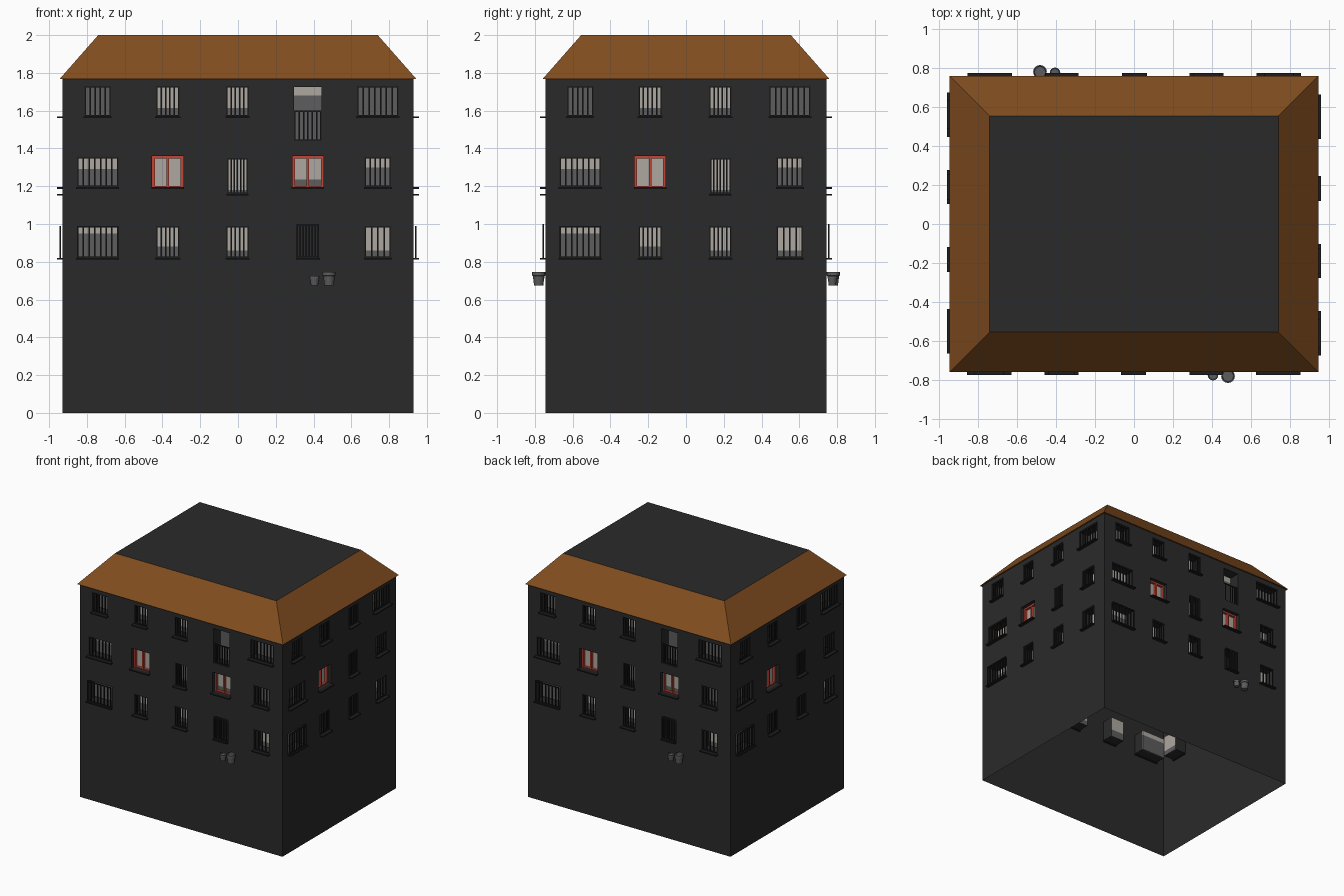
import bpy, bmesh, math
from mathutils import Matrix, Vector

if "Cube" in bpy.data.objects:
    bpy.data.objects.remove(bpy.data.objects["Cube"])

HX, HY, EAVE, TOP = 0.93, 0.745, 1.77, 2.0
DEPTH = 0.10


def material(name, rgb):
    m = bpy.data.materials.new(name)
    m.diffuse_color = (*rgb, 1)
    m.use_nodes = True
    m.node_tree.nodes["Principled BSDF"].inputs["Base Color"].default_value = m.diffuse_color
    return m


DARK = material("charcoal", (0.023, 0.023, 0.023))
BLACK = material("iron", (0.012, 0.012, 0.012))
GREY = material("blind_grey", (0.11, 0.11, 0.11))
PALE = material("pale_glass", (0.42, 0.39, 0.35))
RED = material("red_paint", (0.55, 0.06, 0.035))
BROWN = material("roof_brown", (0.22, 0.075, 0.014))

parts = {}


def part(name, mat):
    if name not in parts:
        parts[name] = (bmesh.new(), mat)
    return parts[name][0]


def quad(bm, pts, M):
    return bm.faces.new([bm.verts.new(M @ Vector(p)) for p in pts])


def box(bm, M, x0, x1, y0, y1, z0, z1):
    T = Matrix.Translation(((x0 + x1) / 2, (y0 + y1) / 2, (z0 + z1) / 2))
    S = Matrix.Diagonal((x1 - x0, y1 - y0, z1 - z0, 1))
    bmesh.ops.create_cube(bm, size=1, matrix=M @ T @ S)


# Window: column, width, bottom, top, top of grey blind, number of bars, style
WINDOWS = [
    (0, .22, .82, .99, .95, 8, "proud"), (1, .125, .82, .99, .88, 6, ""),
    (2, .12, .82, .99, .86, 6, ""), (3, .12, .82, 1.0, 0, 8, "proud dark"),
    (4, .14, .82, .99, .86, 5, ""),
    (0, .22, 1.195, 1.355, 1.29, 8, ""), (1, .165, 1.195, 1.36, 0, 0, "red"),
    (2, .11, 1.16, 1.35, 1.18, 7, ""), (3, .165, 1.195, 1.36, 1.235, 0, "red"),
    (4, .14, 1.195, 1.355, 1.30, 6, ""),
    (0, .14, 1.57, 1.73, 1.73, 6, ""), (1, .125, 1.57, 1.73, 1.615, 6, ""),
    (2, .12, 1.57, 1.73, 1.615, 6, ""), (3, .145, 1.44, 1.725, 1.68, 7, "door"),
    (4, .22, 1.57, 1.73, 1.73, 8, ""),
]


def window(M, wall, x0, x1, z0, z1, blind, bars, style, y):
    # Reveals and back of the recess
    yb = y + DEPTH
    ring = [(x0, z0), (x1, z0), (x1, z1), (x0, z1)]
    for (a, b), (c, d) in zip(ring, ring[1:] + ring[:1]):
        quad(wall, [(a, y, b), (c, y, d), (c, yb, d), (a, yb, b)], M)
    yp = y + 0.06 if style == "red" else yb
    if "dark" in style:
        box(part("dark_panes", DARK), M, x0, x1, yp - .01, yp, z0, z1)
    else:
        if blind > z0:
            box(part("blinds", GREY), M, x0, x1, yp - .01, yp, z0, blind)
        if blind < z1:
            box(part("window_panes", PALE), M, x0, x1, yp - .01, yp, max(blind, z0), z1)
    # Red casement frame
    if style == "red":
        bm, t, c = part("red_frames", RED), 0.014, (x0 + x1) / 2
        for a, b in ((x0, x0 + t), (c - t / 2, c + t / 2), (x1 - t, x1)):
            box(bm, M, a, b, yp - .03, yp - .01, z0, z1)
        for a, b in ((z0, z0 + t / 2), (z1 - t, z1)):
            box(bm, M, x0, x1, yp - .03, yp - .01, a, b)
    # Iron bars with rails
    if bars:
        bm = part("window_bars", BLACK)
        yr = y - .016 if "proud" in style else y + .004
        zt = 1.60 if style == "door" else z1
        for i in range(bars):
            x = x0 + .004 + (x1 - x0 - .008) * i / (bars - 1)
            box(bm, M, x - .004, x + .004, yr, yr + .008, z0, zt)
        for z in (z0 + .004, zt - .004):
            box(bm, M, x0, x1, yr, yr + .008, z - .004, z + .004)
    # Sill
    if style != "door":
        box(part("window_sills", BLACK), M, x0 - .004, x1 + .004,
            y - .028, y + .01, z0 - .009, z0)


def facade(name, half, dist, angle, columns):
    M = Matrix.Rotation(math.radians(angle), 4, 'Z')
    bm = part(name, DARK)
    wins = []
    for col, w, z0, z1, *rest in WINDOWS:
        if columns[col] is not None:
            c = columns[col]
            wins.append((c - w / 2, c + w / 2, z0, z1, *rest))
    # Wall strips cut around the openings
    zs = sorted({0, EAVE, *(w[2] for w in wins), *(w[3] for w in wins)})
    for za, zb in zip(zs, zs[1:]):
        holes = sorted((w[0], w[1]) for w in wins if w[2] <= za and w[3] >= zb)
        x = -half
        for a, b in holes + [(half, half)]:
            quad(bm, [(x, -dist, za), (a, -dist, za), (a, -dist, zb), (x, -dist, zb)], M)
            x = b
    for w in wins:
        window(M, bm, *w, -dist)


# Four facades, opposite ones repeat by half a turn
FRONT = (-.743, -.372, -.003, .37, .74)
SIDE = (-.56, -.19, .182, None, .55)
for name, half, dist, ang, cols in (
        ("front_wall", HX, HY, 0, FRONT), ("right_wall", HY, HX, 90, SIDE),
        ("back_wall", HX, HY, 180, FRONT), ("left_wall", HY, HX, 270, SIDE)):
    facade(name, half, dist, ang, cols)

# Roof slopes with eave soffits, and flat roof top
I = Matrix.Identity(4)


def corners(x, y, z):
    return [(-x, -y, z), (x, -y, z), (x, y, z), (-x, y, z)]


inner, eave, ridge = corners(HX, HY, EAVE), corners(.945, .76, EAVE - .003), corners(.74, .555, TOP)
for i in range(4):
    j = (i + 1) % 4
    quad(part("roof_slopes", BROWN), [eave[i], eave[j], ridge[j], ridge[i]], I)
    quad(part("roof_slopes", BROWN), [inner[i], inner[j], eave[j], eave[i]], I)
quad(part("roof_top", DARK), ridge, I)

# Flower pots, lathed from a profile
PROFILE = [(0, 0), (.7, 0), (.88, .72), (1, .74), (1, 1), (.85, 1), (.8, .85), (0, .85)]
for sgn in (1, -1):
    for x, y, r, h in ((.482, -.78, .035, .07), (.405, -.775, .027, .05)):
        bm = part("flower_pots", GREY)
        vs = [bm.verts.new((x * sgn + r * p, y * sgn, .675 + h * q)) for p, q in PROFILE]
        es = [bm.edges.new(e) for e in zip(vs, vs[1:])]
        bmesh.ops.spin(bm, geom=vs + es, cent=(x * sgn, y * sgn, 0), axis=(0, 0, 1),
                       angle=2 * math.pi, steps=16)

# Turn every part into an object
for name, (bm, mat) in parts.items():
    bmesh.ops.remove_doubles(bm, verts=bm.verts, dist=1e-5)
    if not name.endswith("wall"):
        bmesh.ops.recalc_face_normals(bm, faces=bm.faces)
    me = bpy.data.meshes.new(name)
    bm.to_mesh(me)
    bm.free()
    me.materials.append(mat)
    bpy.context.collection.objects.link(bpy.data.objects.new(name, me))
